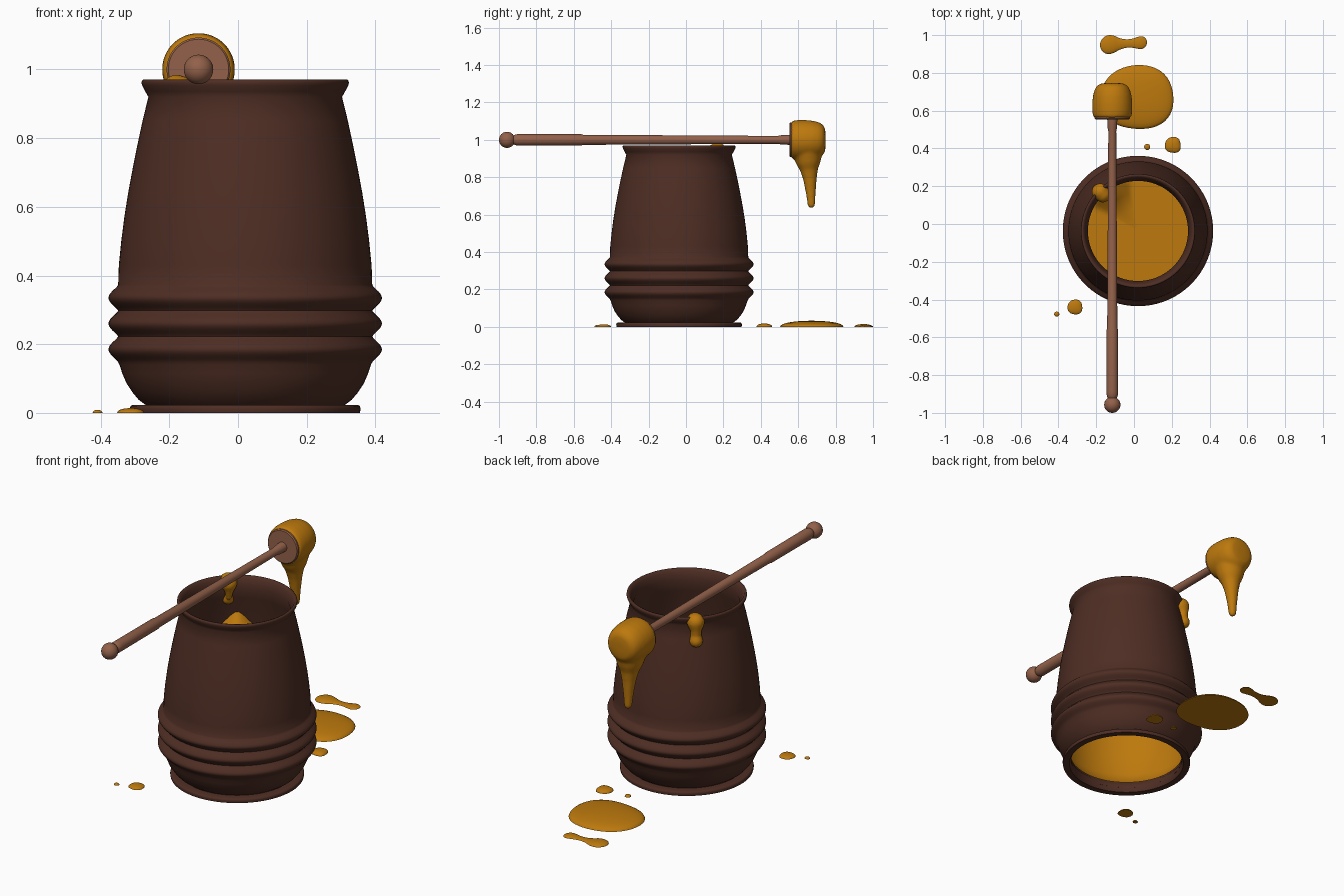
import bpy, bmesh, math
from mathutils import Matrix, Vector

if "Cube" in bpy.data.objects:
    bpy.data.objects.remove(bpy.data.objects["Cube"])

CX, CY = 0.021, -0.037      # pot axis
SX = -0.115                 # dipper axis x


def mat(name, rgb):
    m = bpy.data.materials.new(name)
    m.diffuse_color = (*rgb, 1)
    m.use_nodes = True
    m.node_tree.nodes["Principled BSDF"].inputs["Base Color"].default_value = m.diffuse_color
    return m


BROWN = mat("dark_clay", (0.076, 0.027, 0.017))
WOOD = mat("light_wood", (0.290, 0.119, 0.068))
HONEY = mat("honey_gold", (0.510, 0.192, 0.004))


def finish(bm, name, material, angle=50):
    bmesh.ops.remove_doubles(bm, verts=bm.verts, dist=1e-5)
    bmesh.ops.recalc_face_normals(bm, faces=bm.faces)
    me = bpy.data.meshes.new(name)
    bm.to_mesh(me)
    bm.free()
    me.materials.append(material)
    ob = bpy.data.objects.new(name, me)
    bpy.context.collection.objects.link(ob)
    bpy.ops.object.select_all(action='DESELECT')
    ob.select_set(True)
    bpy.context.view_layer.objects.active = ob
    bpy.ops.object.shade_smooth_by_angle(angle=math.radians(angle))
    return ob


def lathe(bm, profile, origin, along_y=False, n=96):
    """Spin (radius, height) points round z, or round y."""
    rows = []
    for r, h in profile:
        row = []
        for i in range(n):
            a = 2 * math.pi * i / n
            c, s = r * math.cos(a), r * math.sin(a)
            p = Vector((c, h, s)) if along_y else Vector((c, s, h))
            row.append(bm.verts.new(p + Vector(origin)))
        rows.append(row)
    for a, b in zip(rows, rows[1:]):
        for i in range(n):
            j = (i + 1) % n
            bm.faces.new((a[i], a[j], b[j], b[i]))
    return rows


def chain(bm, pts, steps=10):
    """Row of overlapping spheres through (x, y, z, r) points."""
    for p, q in zip(pts, pts[1:]):
        for k in range(steps + 1):
            t = k / steps
            x, y, z, r = [u + (v - u) * t for u, v in zip(p, q)]
            bmesh.ops.create_icosphere(bm, subdivisions=3, radius=r,
                                       matrix=Matrix.Translation((x, y, z)))


def melt(ob, voxel, soften=6):
    m = ob.modifiers.new("melt", 'REMESH')
    m.mode, m.voxel_size, m.use_smooth_shade = 'VOXEL', voxel, True
    s = ob.modifiers.new("soften", 'SMOOTH')
    s.factor, s.iterations = 0.5, soften


# Pot: foot, belly, three rings, tapering wall, flared lip, inner wall
outer = [(0.30, 0), (0.334, 0), (0.336, 0.011), (0.334, 0.020), (0.328, 0.023), (0.290, 0.023),
         (0.310, 0.038), (0.327, 0.058), (0.345, 0.085), (0.358, 0.115), (0.366, 0.14)]
for k in range(49):
    z = 0.1475 + 0.225 * k / 48
    bump = abs(math.cos(math.pi * (z - 0.185) / 0.075)) ** 1.3
    outer.append((0.370 + 0.028 * bump, z))
outer += [(0.368, 0.43), (0.361, 0.50), (0.352, 0.57), (0.341, 0.64), (0.328, 0.71),
          (0.314, 0.78), (0.299, 0.85), (0.282, 0.92), (0.291, 0.936), (0.300, 0.953),
          (0.302, 0.961), (0.301, 0.967), (0.296, 0.971), (0.288, 0.969), (0.280, 0.955),
          (0.265, 0.92)]
inner = [(0.282, 0.85), (0.311, 0.71), (0.335, 0.57), (0.350, 0.42), (0.352, 0.25),
         (0.346, 0.13), (0.326, 0.085), (0.295, 0.05), (0.290, 0.022), (0.300, 0)]
bm = bmesh.new()
lathe(bm, outer + inner, (CX, CY, 0))
finish(bm, "pot", BROWN, 60)

# Honey filling: open-bottomed shell with a small peak against the back wall
bm = bmesh.new()
fill = [(0.292, 0.055), (0.318, 0.085), (0.338, 0.13), (0.344, 0.25), (0.342, 0.42),
        (0.327, 0.57), (0.316, 0.645), (0.30, 0.65), (0.25, 0.65), (0.20, 0.65),
        (0.12, 0.65), (0, 0.65)]
rows = lathe(bm, fill, (CX, CY, 0))
a = math.radians(125)
peak = Vector((CX + 0.285 * math.cos(a), CY + 0.285 * math.sin(a)))
for row in rows[7:10]:
    for v in row:
        d = (v.co.xy - peak).length
        v.co.z += 0.13 * max(0, 1 - d / 0.13)
finish(bm, "honey_filling", HONEY)

# Honey running over the rim, inside and out
bm = bmesh.new()
a = math.radians(134)
path = [(0.264, 0.862, 0.014), (0.262, 0.91, 0.026), (0.268, 0.938, 0.042),
        (0.288, 0.940, 0.045), (0.298, 0.905, 0.029), (0.298, 0.87, 0.027),
        (0.302, 0.842, 0.034)]
chain(bm, [(CX + r * math.cos(a), CY + r * math.sin(a), z, s) for r, z, s in path], 6)
melt(finish(bm, "rim_drip", HONEY), 0.005)

# Dipper: end knob, tapered handle, head disc
bm = bmesh.new()
bmesh.ops.create_uvsphere(bm, u_segments=32, v_segments=20, radius=0.043,
                          matrix=Matrix.Translation((SX, -0.957, 1.0)))
finish(bm, "dipper_knob", WOOD)
bm = bmesh.new()
lathe(bm, [(0, -0.93), (0.022, -0.925), (0.027, -0.915), (0.031, -0.90), (0.031, -0.885),
           (0.030, -0.56), (0.027, -0.55), (0.022, 0.30), (0.021, 0.49), (0.025, 0.51),
           (0.027, 0.56), (0, 0.57)], (SX, 0, 1.0), True, 32)
finish(bm, "dipper_handle", WOOD, 40)
bm = bmesh.new()
lathe(bm, [(0, 0.553), (0.088, 0.553), (0.093, 0.558), (0.093, 0.58), (0, 0.58)],
      (SX, 0, 1.0), True, 48)
finish(bm, "dipper_head", WOOD, 40)

# Honey coat on the dipper head with its long drip
bm = bmesh.new()
lathe(bm, [(0, 0.562), (0.094, 0.562), (0.102, 0.570), (0.106, 0.60), (0.106, 0.64),
           (0.102, 0.68), (0.094, 0.71), (0.082, 0.731), (0.062, 0.743), (0.03, 0.747),
           (0, 0.747)], (SX, 0, 1.0), True, 48)
chain(bm, [(SX, 0.648, 0.955, 0.086), (SX, 0.652, 0.90, 0.070), (SX, 0.656, 0.86, 0.052),
           (SX, 0.662, 0.80, 0.038), (SX, 0.667, 0.72, 0.027), (SX, 0.670, 0.655, 0.021)])
melt(finish(bm, "dipper_honey", HONEY), 0.007, 12)


# Honey puddles on the ground
def puddle(name, x, y, rx, ry, h, wobble=0.0):
    bm = bmesh.new()
    prof = [(0, 0), (1, 0)] + [(math.cos(t * math.pi / 16), math.sin(t * math.pi / 16) ** 0.9)
                               for t in range(1, 9)]
    lathe(bm, prof, (0, 0, 0), n=48)
    for v in bm.verts:
        t = math.atan2(v.co.y, v.co.x)
        k = 1 + wobble * (math.cos(3 * t + 2.4) - 0.8 * math.cos(4 * t))
        v.co = Vector((x + rx * k * v.co.x, y + ry * k * v.co.y, h * v.co.z))
    finish(bm, name, HONEY)


puddle("main_puddle", 0.018, 0.67, 0.197, 0.172, 0.033, 0.022)
puddle("right_drop", 0.206, 0.418, 0.043, 0.043, 0.018, 0.04)
puddle("right_droplet", 0.070, 0.408, 0.016, 0.016, 0.010)
puddle("front_drop", -0.312, -0.440, 0.040, 0.040, 0.014, 0.03)
puddle("front_droplet", -0.409, -0.477, 0.014, 0.013, 0.009)

# Dumbbell-shaped splash at the back: domed strips across its length
bm = bmesh.new()
N, M = 48, 12
x0, x1 = -0.18, 0.069
grid = []
for i in range(N + 1):
    x = x0 + (x1 - x0) * (1 - math.cos(math.pi * i / N)) / 2
    left = math.sqrt(max(0, 0.050 ** 2 - (x + 0.130) ** 2))
    right = math.sqrt(max(0, 0.034 ** 2 - (x - 0.035) ** 2))
    neck = 0.022 + 4.2 * (x + 0.03) ** 2 if -0.11 < x < 0.02 else 0
    w = max(left, right, neck)
    yc = 0.950 + 0.06 * (x + 0.13)
    grid.append([bm.verts.new((x, yc - w * math.cos(math.pi * j / M),
                               0.3 * w * math.sin(math.pi * j / M))) for j in range(M + 1)])
for a, b in zip(grid, grid[1:]):
    for j in range(M):
        bm.faces.new((a[j], b[j], b[j + 1], a[j + 1]))
    bm.faces.new((a[0], a[M], b[M], b[0]))
finish(bm, "back_splash", HONEY)
